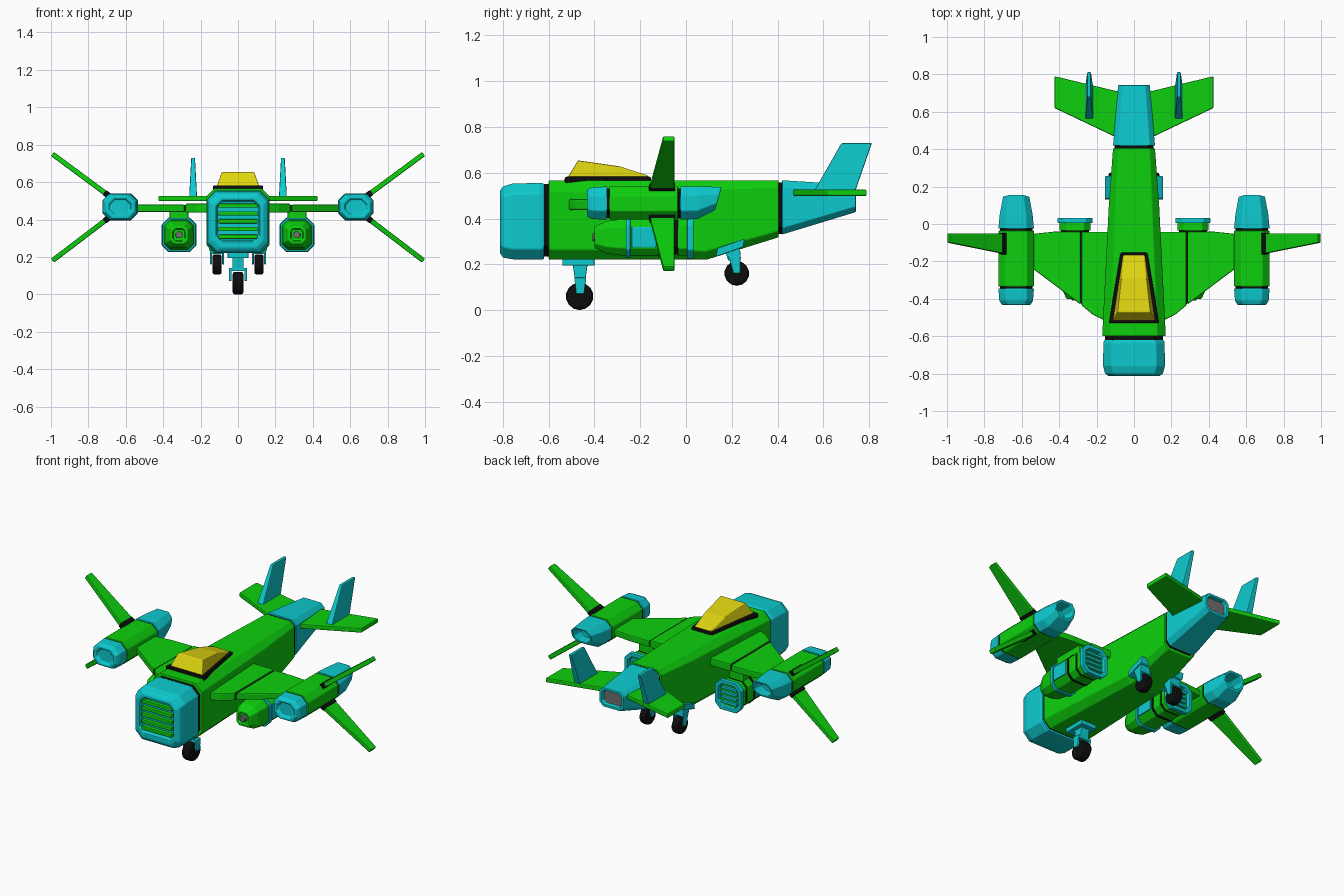
import bpy, bmesh, math
from mathutils import Vector

if "Cube" in bpy.data.objects:
    bpy.data.objects.remove(bpy.data.objects["Cube"])


def material(name, rgb):
    m = bpy.data.materials.new(name)
    m.diffuse_color = (*rgb, 1)
    m.use_nodes = True
    m.node_tree.nodes["Principled BSDF"].inputs["Base Color"].default_value = m.diffuse_color
    return m


GREEN = material("green", (0.004, 0.63, 0.004))
CYAN = material("cyan", (0.004, 0.6, 0.63))
YELLOW = material("yellow", (0.74, 0.67, 0.005))
BLACK = material("black", (0.004, 0.004, 0.004))
GRAY = material("gray", (0.16, 0.16, 0.16))


def finish(name, bm, mats, mirror=False, bevel=0.005):
    bmesh.ops.recalc_face_normals(bm, faces=bm.faces)
    me = bpy.data.meshes.new(name)
    bm.to_mesh(me)
    bm.free()
    ob = bpy.data.objects.new(name, me)
    bpy.context.collection.objects.link(ob)
    for m in mats:
        me.materials.append(m)
    if bevel:
        b = ob.modifiers.new("bevel", 'BEVEL')
        b.width, b.segments, b.limit_method, b.angle_limit = bevel, 2, 'ANGLE', 0.5
    if mirror:
        ob.modifiers.new("mirror", 'MIRROR')
    return ob


def loft(name, sections, mat, cx=0, mirror=False, bevel=0.005, cap=None):
    """Chamfered box rings (y, half width, z low, z high, chamfer, slant) joined in order."""
    bm = bmesh.new()
    rings = []
    for y, hw, z0, z1, c, *s in sections:
        s = s[0] if s else 0
        zm = (z0 + z1) / 2
        pts = [(hw, z0 + c), (hw, z1 - c), (hw - c, z1), (c - hw, z1),
               (-hw, z1 - c), (-hw, z0 + c), (c - hw, z0), (hw - c, z0)]
        rings.append([bm.verts.new((cx + x, y + s * (z - zm), z)) for x, z in pts])
    for a, b in zip(rings, rings[1:]):
        for i in range(8):
            j = (i + 1) % 8
            bm.faces.new((a[i], a[j], b[j], b[i]))
    bm.faces.new(rings[0])
    end = bm.faces.new(rings[-1])
    if cap:
        end.material_index = 1
    return finish(name, bm, [mat] + ([cap] if cap else []), mirror, bevel)


def hull(name, pts, mat, mirror=False, bevel=0.005):
    bm = bmesh.new()
    for p in pts:
        bm.verts.new(p)
    r = bmesh.ops.convex_hull(bm, input=bm.verts)
    bmesh.ops.dissolve_limit(bm, angle_limit=0.02, verts=bm.verts, edges=bm.edges)
    return finish(name, bm, [mat], mirror, bevel)


def box(name, x, y, z, mat, mirror=False, bevel=0.004):
    return hull(name, [(a, b, c) for a in x for b in y for c in z], mat, mirror, bevel)


def slab(name, outline, z, mat, mirror=False, bevel=0.006):
    return hull(name, [(x, y, h) for x, y in outline for h in z], mat, mirror, bevel)


def sideplate(name, outline, x, mat, mirror=False, bevel=0.004):
    return hull(name, [(h, y, z) for y, z in outline for h in x], mat, mirror, bevel)


def wheel(name, c, r, w, mirror=False):
    bm = bmesh.new()
    bmesh.ops.create_cone(bm, cap_ends=True, segments=14, radius1=r, radius2=r, depth=w)
    for v in bm.verts:
        v.co = Vector((v.co.z, v.co.x, v.co.y)) + Vector(c)
    finish(name, bm, [BLACK], mirror, 0.012)


# Fuselage, seams and tail cone
loft("fuselage", [(-0.6, .17, .22, .567, .045), (.09, .135, .22, .567, .038),
                  (.405, .112, .318, .567, .028)], GREEN)
loft("nose_seam", [(-0.63, .155, .235, .55, .045), (-.59, .155, .235, .55, .045)], BLACK, bevel=0)
loft("tail_seam", [(.395, .103, .33, .558, .028), (.43, .103, .335, .558, .028)], BLACK, bevel=0)
loft("tail_cone", [(.42, .112, .33, .567, .028), (.742, .085, .428, .547, .025),
                   (.742, .068, .443, .532, .018), (.72, .065, .446, .529, .018)],
     CYAN, bevel=0.003, cap=GRAY)

# Nose with recessed grille
loft("nose", [(-.62, .16, .222, .553, .045), (-.64, .164, .22, .556, .045),
              (-.76, .165, .222, .552, .045), (-.8, .155, .23, .54, .045),
              (-.814, .135, .25, .52, .04), (-.814, .118, .28, .503, .03),
              (-.79, .112, .286, .497, .03)], CYAN)
for i in range(5):
    z = .308 + i * .0415
    box("nose_slat_%d" % (i + 1), (-.105, .105), (-.812, -.78), (z - .011, z + .011), GREEN)

# Canopy and frame
slab("canopy_frame", [(-.135, -.53), (.135, -.53), (.072, -.153), (-.072, -.153)],
     (.55, .583), BLACK, bevel=.008)
hull("canopy", [(s * x, y, z) for s in (-1, 1) for x, y, z in
                [(.115, -.52, .575), (.06, -.166, .575), (.088, -.472, .654),
                 (.068, -.29, .628), (.055, -.166, .588)]], YELLOW)

# Wings
slab("inner_wing", [(.1, -.52), (.17, -.51), (.22, -.485), (.28, -.435), (.28, -.042), (.1, -.042)],
     (.437, .485), GREEN, True)
slab("wing_seam", [(.27, -.435), (.295, -.42), (.295, -.05), (.27, -.05)],
     (.443, .478), BLACK, True, 0)
slab("outer_wing", [(.287, -.43), (.56, -.225), (.56, -.055), (.42, -.04), (.287, -.04)],
     (.44, .48), GREEN, True)

# Wing tip pods
PX = .63
loft("pod_body", [(-.335, .095, .395, .54, .038), (-.035, .095, .395, .54, .038)], GREEN, PX, True)
loft("pod_seams", [(-.35, .087, .403, .532, .036), (-.015, .087, .403, .532, .036)],
     BLACK, PX, True, 0)
loft("pod_front", [(-.345, .095, .395, .54, .038), (-.41, .09, .398, .536, .036),
                   (-.432, .077, .408, .526, .034), (-.432, .062, .422, .512, .03),
                   (-.415, .055, .428, .506, .028)], CYAN, PX, True, .004)
loft("pod_rear", [(-.025, .095, .395, .54, .038), (.05, .088, .398, .54, .036),
                  (.142, .07, .437, .538, .03, .28), (.142, .058, .448, .528, .026, .28),
                  (.07, .05, .45, .52, .024)], CYAN, PX, True, .004)

# Angled blades on the pods
for name, a, b in (("upper", (.67, .512), (.992, .75)), ("lower", (.67, .425), (.992, .18))):
    d = Vector((b[0] - a[0], b[1] - a[1])).normalized()
    n = Vector((-d.y, d.x))

    def blade(label, t0, t1, half, grow, mat):
        pts = []
        for t in (t0, t1):
            p = Vector(a).lerp(Vector(b), t)
            for y in (-.165 + .065 * t - grow, -.05 + grow):
                for s in (-half, half):
                    q = p + n * s
                    pts.append((q.x, y, q.y))
        hull(name + label, pts, mat, True, .005)
    blade("_blade", 0, 1, .0135, 0, GREEN)
    blade("_blade_collar", .05, .14, .016, .003, BLACK)

# Engines under the wings
EX, EZ = .315, .318


def ring(y, r, c=.4):
    return (y, r, EZ - r, EZ + r, r * c)


loft("engine_cone", [ring(-.24, .082), ring(-.28, .08), ring(-.35, .07), ring(-.4, .046),
                     ring(-.4, .034), ring(-.385, .03)], GREEN, EX, True, .004)
loft("engine_intake", [ring(-.38, .018, .55), ring(-.408, .018, .55)], GRAY, EX, True, .003)
loft("engine_front_ring", [ring(-.263, .09), ring(-.243, .09)], CYAN, EX, True, .004)
loft("engine_body", [ring(-.245, .081), ring(-.05, .081)], GREEN, EX, True)
loft("engine_band", [ring(-.12, .084), ring(-.105, .084)], BLACK, EX, True, .002)
loft("engine_seam", [ring(-.055, .075), ring(-.03, .075)], BLACK, EX, True, 0)
loft("engine_collar", [ring(-.035, .082), ring(.012, .082)], GREEN, EX, True, .003)
loft("engine_rear_ring", [ring(.005, .093), ring(.033, .093), ring(.033, .07), ring(.012, .068)],
     CYAN, EX, True, .004, GREEN)
for i in range(4):
    z = EZ - .045 + i * .03
    box("engine_slat_%d" % (i + 1), (EX - .055, EX + .055), (.008, .027), (z - .008, z + .008),
        CYAN, True, .003)
for label, s in (("outer", 1), ("inner", -1)):
    box("engine_panel_" + label, (EX + s * .06, EX + s * .088), (-.238, -.13),
        (EZ - .045, EZ + .045), CYAN, True)
box("engine_pylon", (.265, .365), (-.25, -.05), (.39, .445), GREEN, True)

# Tail plane and fins
slab("tail_plane", [(.05, .45), (.11, .47), (.425, .62), (.425, .79), (.1, .705), (.05, .7)],
     (.498, .527), GREEN, True)
hull("tail_fin", [(.24 + s * w, y, z) for s in (-1, 1) for w, y, z in
                  [(.021, .56, .52), (.021, .74, .52), (.01, .68, .73), (.01, .813, .73)]],
     CYAN, True)

# Front landing gear
box("front_gear_plate", (-.055, .055), (-.54, -.4), (.194, .225), CYAN)
sideplate("front_strut", [(-.495, .2), (-.43, .2), (-.44, .128), (-.485, .128)], (-.03, .03), CYAN)
box("front_fork_bridge", (-.048, .048), (-.488, -.437), (.124, .142), CYAN)
for i, s in enumerate((-1, 1)):
    sideplate("front_fork_%d" % (i + 1), [(-.488, .14), (-.437, .14), (-.445, .07), (-.48, .07)],
              (s * .034, s * .048), CYAN)
wheel("front_wheel", (0, -.465, .06), .06, .058)

# Rear landing gear
GX = .112
sideplate("rear_gear_plate", [(.13, .232), (.25, .275), (.257, .312), (.137, .27)],
          (.075, .155), CYAN, True)
sideplate("rear_strut", [(.17, .26), (.235, .28), (.24, .222), (.185, .215)],
          (GX - .035, GX + .035), CYAN, True)
for i, s in enumerate((-1, 1)):
    sideplate("rear_fork_%d" % (i + 1), [(.185, .235), (.238, .235), (.237, .16), (.208, .16)],
              (GX + s * .027, GX + s * .038), CYAN, True)
wheel("rear_wheel", (GX, .222, .16), .054, .05, True)
